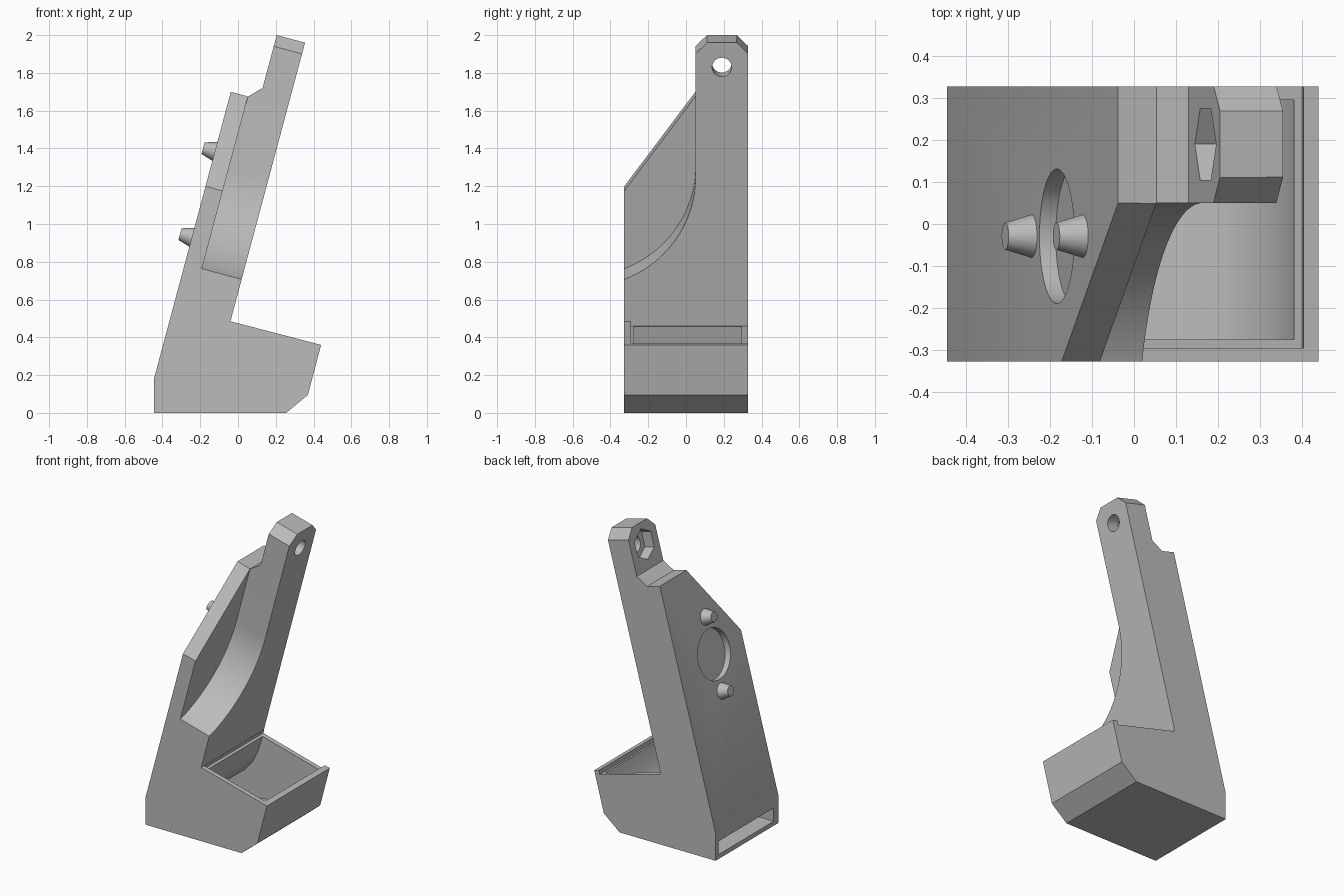
import bpy, bmesh, math
from mathutils import Matrix, Vector

cube = bpy.data.objects.get("Cube")
if cube:
    bpy.data.objects.remove(cube, do_unlink=True)

grey = bpy.data.materials.new("plain grey")
grey.use_nodes = True
GREY = (0.5, 0.5, 0.5, 1)
grey.diffuse_color = GREY
grey.node_tree.nodes["Principled BSDF"].inputs["Base Color"].default_value = GREY

# Leaning frame: x runs through the tower, z runs up its slope
LEAN = Matrix.Translation((-0.445, 0, 0.18)) @ Matrix.Rotation(math.radians(15), 4, 'Y')


def make(name, bm, matrix=Matrix()):
    bmesh.ops.recalc_face_normals(bm, faces=bm.faces)
    bm.transform(matrix)
    mesh = bpy.data.meshes.new(name)
    bm.to_mesh(mesh)
    bm.free()
    mesh.materials.append(grey)
    obj = bpy.data.objects.new(name, mesh)
    bpy.context.collection.objects.link(obj)
    return obj


def prism(name, points, start, depth, axis, matrix=Matrix()):
    """Extrude a 2D outline along x (outline in y, z) or y (outline in x, z)."""
    bm = bmesh.new()
    place = (lambda a, b: (start, a, b)) if axis == 'X' else (lambda a, b: (a, start, b))
    face = bm.faces.new([bm.verts.new(place(a, b)) for a, b in points])
    ext = bmesh.ops.extrude_face_region(bm, geom=[face])
    move = Vector((depth, 0, 0)) if axis == 'X' else Vector((0, depth, 0))
    bmesh.ops.translate(bm, vec=move, verts=[v for v in ext["geom"] if isinstance(v, bmesh.types.BMVert)])
    return make(name, bm, matrix)


def ring(y, z, r, n, turn=0.0):
    return [(y + r * math.cos(turn + math.tau * i / n),
             z + r * math.sin(turn + math.tau * i / n)) for i in range(n)]


def smooth(obj):
    bpy.ops.object.select_all(action='DESELECT')
    obj.select_set(True)
    bpy.context.view_layer.objects.active = obj
    bpy.ops.object.shade_smooth_by_angle(angle=math.radians(30))


# Leaning tower and box in one side outline
body = prism("stand_body", [
    (-0.445, 0), (0.255, 0), (0.37, 0.095), (0.44, 0.36), (-0.04, 0.485),
    (0.355, 1.96), (0.205, 2.0), (0.13, 1.72), (0.053, 1.675), (-0.038, 1.70),
    (-0.445, 0.18)], -0.327, 0.654, 'Y')

cutters = []

# Slanted shoulder of the mounting plate
cutters.append(prism("shoulder_cutter", [(-0.5, 0.817), (0.05, 1.574), (0.05, 2.5), (-0.5, 2.5)],
                     -0.1, 0.8, 'X', LEAN))

# Curved pocket that leaves the thin mounting plate
arc = [(-0.55 + 0.6 * math.cos(a), 1.186 - 0.6 * math.sin(a))
       for a in [math.radians(80 * i / 32) for i in range(33)]]
cutters.append(prism("curved_pocket_cutter", arc + [(-0.446, 2.5), (0.05, 2.5)],
                     0.094, 0.6, 'X', LEAN))

# Clipped corners of the top tab
for side in (-1, 1):
    pts = [(0.19 + side * d, s) for d, s in ((0.16, 1.845), (0.06, 1.945), (0.06, 2.1), (0.16, 2.1))]
    cutters.append(prism("tab_corner_cutter", pts, -0.1, 0.8, 'X', LEAN))

# Bolt hole with nut pocket, and round blind recess in the plate
cutters.append(prism("bolt_hole_cutter", ring(0.19, 1.792, 0.052, 32), 0.1, 0.4, 'X', LEAN))
cutters.append(prism("nut_pocket_cutter", ring(0.19, 1.792, 0.098, 6, math.pi / 2), 0.1, 0.127, 'X', LEAN))
cutters.append(prism("round_recess_cutter", ring(-0.029, 1.01, 0.16, 64), -0.1, 0.14, 'X', LEAN))

# Lid recess on the box, open at the back
cutters.append(prism("lid_recess_cutter", [(0.314, 0.375), (0.775, 0.375), (0.765, 0.45), (0.314, 0.45)],
                     -0.295, 0.8, 'Y', LEAN))

# Chute from the box down to the slot at the foot
cutters.append(prism("chute_cutter", [
    (0.395, 0.40), (0.38, 0.34), (0.355, 0.25), (0.32, 0.18), (0.27, 0.125), (0.2, 0.085),
    (0.1, 0.06), (-0.05, 0.045), (-0.25, 0.035), (-0.5, 0.028), (-0.5, 0.115), (-0.36, 0.12),
    (-0.25, 0.145), (-0.16, 0.2), (-0.1, 0.27), (-0.06, 0.35), (-0.03, 0.45), (-0.02, 0.473)],
    -0.275, 0.57, 'Y'))

for cutter in cutters:
    mod = body.modifiers.new(cutter.name, 'BOOLEAN')
    mod.object = cutter
    mod.operation = 'DIFFERENCE'
    mod.solver = 'EXACT'
    cutter.hide_render = True

# Bake the cuts and drop the cutters
bpy.context.view_layer.update()
graph = bpy.context.evaluated_depsgraph_get()
cut_mesh = bpy.data.meshes.new_from_object(body.evaluated_get(graph))
body.modifiers.clear()
body.data = cut_mesh
for cutter in cutters:
    bpy.data.objects.remove(cutter, do_unlink=True)
smooth(body)

# Tapered locating pins above and below the round recess
for name, s in (("upper_pin", 1.247), ("lower_pin", 0.776)):
    bm = bmesh.new()
    bmesh.ops.create_cone(bm, cap_ends=True, segments=32, radius1=0.053, radius2=0.032, depth=0.07)
    turn = Matrix.Translation((-0.03, -0.029, s)) @ Matrix.Rotation(-math.pi / 2, 4, 'Y')
    smooth(make(name, bm, LEAN @ turn))
